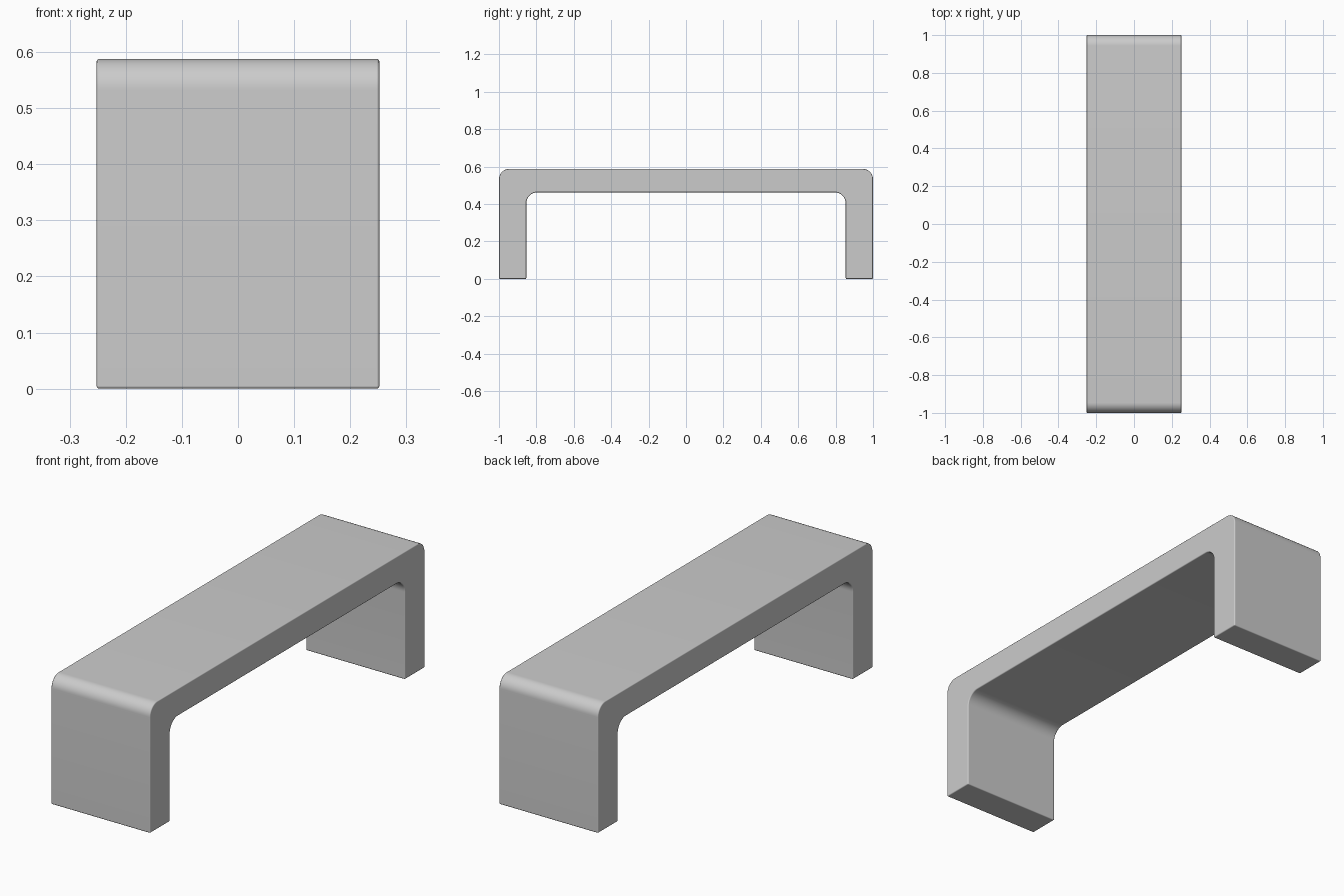
import bpy, bmesh, math

if "Cube" in bpy.data.objects:
    bpy.data.objects.remove(bpy.data.objects["Cube"])

HALF_W, HALF_L, TOP = 0.252, 1.0, 0.588      # outer size
INNER_Y, INNER_Z = 0.854, 0.463              # opening under the top
R_OUT, R_IN, STEPS = 0.055, 0.06, 12


def arc(cy, cz, r):
    """Quarter circle from the +y side up to the top."""
    return [(cy + r * math.cos(a), cz + r * math.sin(a))
            for a in (math.pi / 2 * i / STEPS for i in range(STEPS + 1))]


def mirrored(half):
    return half + [(-y, z) for y, z in reversed(half)]


# Bridge-shaped side profile: outer outline, then the opening in reverse
outer = mirrored([(HALF_L, 0)] + arc(HALF_L - R_OUT, TOP - R_OUT, R_OUT))
inner = mirrored([(INNER_Y, 0)] + arc(INNER_Y - R_IN, INNER_Z - R_IN, R_IN))
profile = outer + inner[::-1]

# Extrude the profile across the width
bm = bmesh.new()
side = bm.faces.new([bm.verts.new((-HALF_W, y, z)) for y, z in profile])
ext = bmesh.ops.extrude_face_region(bm, geom=[side])
new_verts = [g for g in ext["geom"] if isinstance(g, bmesh.types.BMVert)]
bmesh.ops.translate(bm, verts=new_verts, vec=(2 * HALF_W, 0, 0))
bmesh.ops.recalc_face_normals(bm, faces=bm.faces)
mesh = bpy.data.meshes.new("bench")
bm.to_mesh(mesh)
bm.free()
bench = bpy.data.objects.new("bench", mesh)
bpy.context.collection.objects.link(bench)

# Fine softened edges
bevel = bench.modifiers.new("soft_edges", "BEVEL")
bevel.width, bevel.segments = 0.005, 3
bevel.limit_method, bevel.angle_limit = "ANGLE", math.radians(40)
bevel.harden_normals = True

bpy.context.view_layer.objects.active = bench
bench.select_set(True)
bpy.ops.object.shade_smooth_by_angle(angle=math.radians(40))
